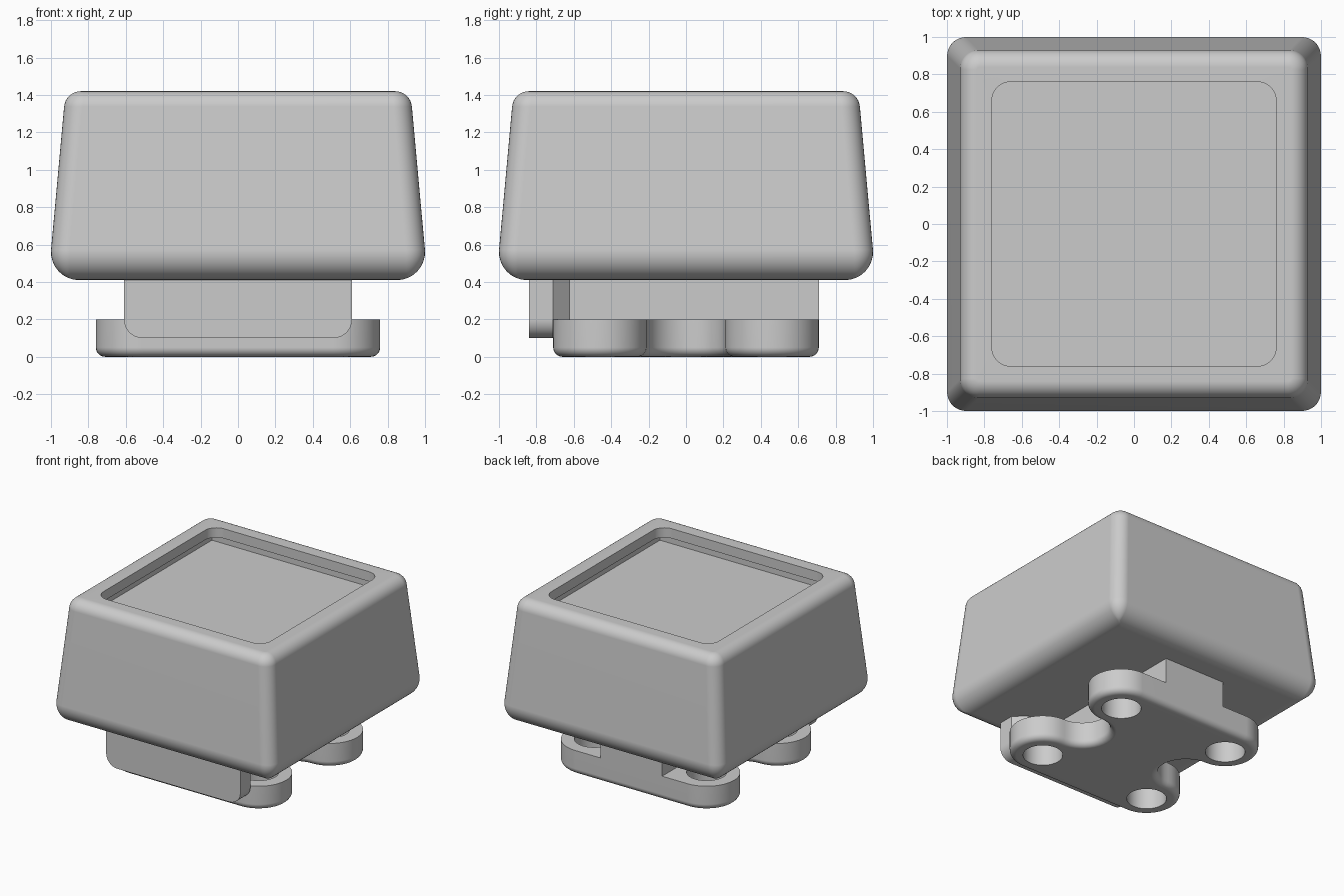
import bpy, bmesh
from math import sin, cos, radians

cube = bpy.data.objects.get("Cube")
if cube:
    bpy.data.objects.remove(cube, do_unlink=True)

GREY = (0.6, 0.6, 0.6, 1)
mat = bpy.data.materials.new("plain_grey")
mat.use_nodes = True
mat.diffuse_color = GREY
mat.node_tree.nodes["Principled BSDF"].inputs["Base Color"].default_value = GREY


def arc(cx, cy, r, start, end, n=8):
    """Points on a circle between two angles in degrees."""
    angles = [radians(start + (end - start) * i / n) for i in range(n + 1)]
    return [(cx + r * cos(a), cy + r * sin(a)) for a in angles]


def rounded_square(w, r):
    """Outline of a square with half width w and corner radius r."""
    c = w - r
    pts = []
    for i, (sx, sy) in enumerate([(1, 1), (-1, 1), (-1, -1), (1, -1)]):
        pts += arc(sx * c, sy * c, r, i * 90, i * 90 + 90)
    return pts


def add_loft(bm, rings):
    """Skin closed rings of 3D points; returns the end loops of vertices."""
    loops = [[bm.verts.new(p) for p in ring] for ring in rings]
    for a, b in zip(loops, loops[1:]):
        for i in range(len(a)):
            j = (i + 1) % len(a)
            bm.faces.new((a[i], a[j], b[j], b[i]))
    return loops[0], loops[-1]


def loop_edges(bm, loop):
    return [bm.edges.get((v, loop[i - 1])) for i, v in enumerate(loop)]


def finish(name, bm):
    bmesh.ops.recalc_face_normals(bm, faces=bm.faces[:])
    mesh = bpy.data.meshes.new(name)
    bm.to_mesh(mesh)
    bm.free()
    mesh.materials.append(mat)
    obj = bpy.data.objects.new(name, mesh)
    bpy.context.collection.objects.link(obj)
    bpy.ops.object.select_all(action='DESELECT')
    obj.select_set(True)
    bpy.context.view_layer.objects.active = obj
    bpy.ops.object.shade_smooth_by_angle(angle=radians(35))
    mod = obj.modifiers.new("flat_normals", 'WEIGHTED_NORMAL')
    mod.keep_sharp = True
    return obj


def solid(name, rings):
    bm = bmesh.new()
    for end in add_loft(bm, rings):
        bm.faces.new(end)
    return finish(name, bm)


# Tapered body with rounded edges and a recessed, undercut top
BOTTOM, TOP, CORNER = 0.41, 1.42, 0.1
profile = arc(0.85, BOTTOM + 0.15, 0.15, -90, 5)
profile += arc(0.84, TOP - 0.09, 0.09, 5, 90)
sections = []
for w, z in profile:
    side = 1.0 - 0.07 * max(0, z - 0.55) / 0.8
    sections.append((w, max(0.012, CORNER - (side - w)), z))
sections += [(0.76, 0.1, TOP), (0.76, 0.1, TOP - 0.08),
             (0.79, 0.005, TOP - 0.08), (0.79, 0.005, TOP - 0.14)]
solid("body", [[(x, y, z) for x, y in rounded_square(w, r)]
               for w, r, z in sections])


# Four-lobed base with waisted sides and a hole through each lobe
LX, LY, LOBE, WAIST = 0.51, 0.46, 0.25, 0.21
BASE_TOP, FILLET, HOLE = 0.2, 0.05, 0.15


def base_outline(inset):
    half = arc(LX, -LY, LOBE - inset, -90, 90, 24)
    half += arc(LX, 0, WAIST + inset, 270, 90, 20)[1:]
    half += arc(LX, LY, LOBE - inset, -90, 90, 24)[1:]
    return half + [(-x, -y) for x, y in half]


bm = bmesh.new()
steps = [(FILLET - w, z) for w, z in arc(0, FILLET, FILLET, -90, 0, 6)]
steps.append((0, BASE_TOP))
low, high = add_loft(bm, [[(x, y, z) for x, y in base_outline(inset)]
                          for inset, z in steps])
low_edges, high_edges = loop_edges(bm, low), loop_edges(bm, high)
for sx in (-1, 1):
    for sy in (-1, 1):
        circle = arc(sx * LX, sy * LY, HOLE, 0, 360, 32)[:-1]
        a, b = add_loft(bm, [[(x, y, z) for x, y in circle]
                             for z in (0, BASE_TOP)])
        low_edges += loop_edges(bm, a)
        high_edges += loop_edges(bm, b)
for edges in (low_edges, high_edges):
    bmesh.ops.triangle_fill(bm, edges=edges, use_beauty=True)
finish("base", bm)


# Neck joining base and body, flaring out behind the front plate
neck = [(0.28, 0.71), (0.28, -0.62), (0.52, -0.62), (0.61, -0.71)]
neck += [(-x, y) for x, y in reversed(neck)]
solid("neck", [[(x, y, z) for x, y in neck] for z in (BASE_TOP, BOTTOM)])

# Front plate with rounded lower corners
plate = arc(-0.51, 0.2, 0.1, 180, 270) + arc(0.51, 0.2, 0.1, 270, 360)
plate += [(0.61, BOTTOM), (-0.61, BOTTOM)]
solid("front_plate", [[(x, y, z) for x, z in plate] for y in (-0.84, -0.71)])
